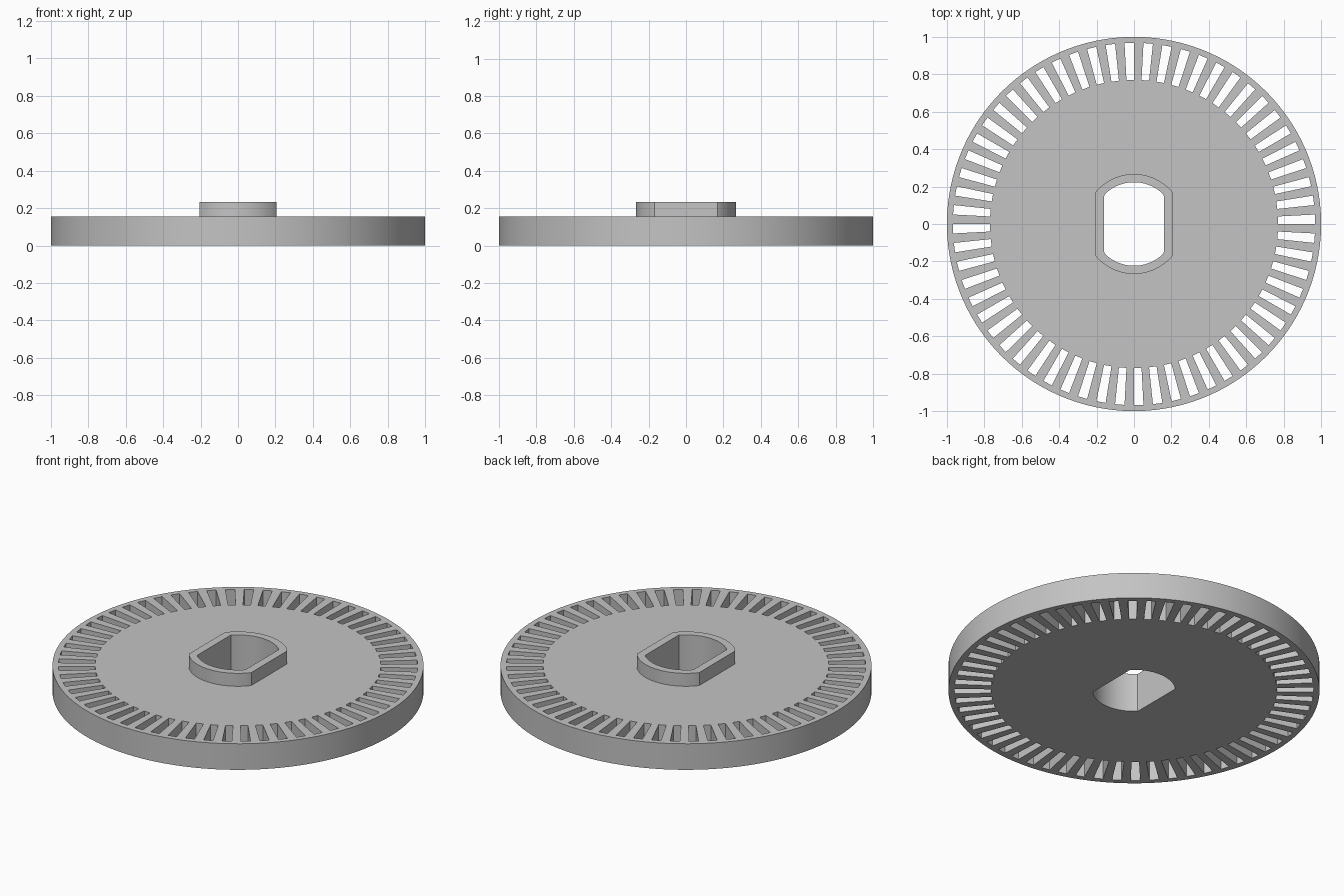
import bpy, bmesh
from math import cos, sin, radians

if "Cube" in bpy.data.objects:
    bpy.data.objects.remove(bpy.data.objects["Cube"], do_unlink=True)

SLOTS = 60
STEPS = SLOTS * 2               # one step per slot, one per rib
DISC_TOP, HUB_TOP = 0.155, 0.232
SLOT_IN, SLOT_OUT, RIM = 0.77, 0.968, 1.0
HUB, HUB_FLAT = 0.267, 0.206    # arc radius and half width between flats
BORE, BORE_FLAT = 0.223, 0.159

gray = bpy.data.materials.new("plain gray")
gray.use_nodes = True
color = (0.55, 0.55, 0.55, 1)
gray.diffuse_color = color
gray.node_tree.nodes["Principled BSDF"].inputs["Base Color"].default_value = color

bm = bmesh.new()


def ring(radius, z, flat=2):
    """Circle of vertices, cut off at x = +-flat."""
    verts = []
    for i in range(STEPS):
        a = radians(360 * i / STEPS)
        x = max(-flat, min(flat, radius * cos(a)))
        verts.append(bm.verts.new((x, radius * sin(a), z)))
    return verts


def band(a, b, first=0, stride=1):
    """Quads between two rings."""
    for i in range(first, STEPS, stride):
        j = (i + 1) % STEPS
        bm.faces.new((a[i], a[j], b[j], b[i]))


# Rings of the closed cross-section
bore_low, bore_top = (ring(BORE, z, BORE_FLAT) for z in (0, HUB_TOP))
hub_base, hub_top = (ring(HUB, z, HUB_FLAT) for z in (DISC_TOP, HUB_TOP))
in_low, in_top = (ring(SLOT_IN, z) for z in (0, DISC_TOP))
out_low, out_top = (ring(SLOT_OUT, z) for z in (0, DISC_TOP))
rim_low, rim_top = (ring(RIM, z) for z in (0, DISC_TOP))

# Underside, outer rim, top face, raised hub and bore
for a, b in ((bore_low, in_low), (out_low, rim_low), (rim_low, rim_top),
             (rim_top, out_top), (in_top, hub_base), (hub_base, hub_top),
             (hub_top, bore_top), (bore_top, bore_low)):
    band(a, b)

# Ribs between the slots
band(in_low, out_low, 1, 2)
band(in_top, out_top, 1, 2)

# End and side walls of the slots
band(in_low, in_top, 0, 2)
band(out_low, out_top, 0, 2)
for i in range(STEPS):
    bm.faces.new((in_low[i], out_low[i], out_top[i], in_top[i]))

bmesh.ops.recalc_face_normals(bm, faces=bm.faces[:])
mesh = bpy.data.meshes.new("slotted_disc")
bm.to_mesh(mesh)
bm.free()
mesh.materials.append(gray)
disc = bpy.data.objects.new("slotted_disc", mesh)
bpy.context.collection.objects.link(disc)

bpy.ops.object.select_all(action="DESELECT")
disc.select_set(True)
bpy.context.view_layer.objects.active = disc
bpy.ops.object.shade_smooth_by_angle(angle=radians(25))
